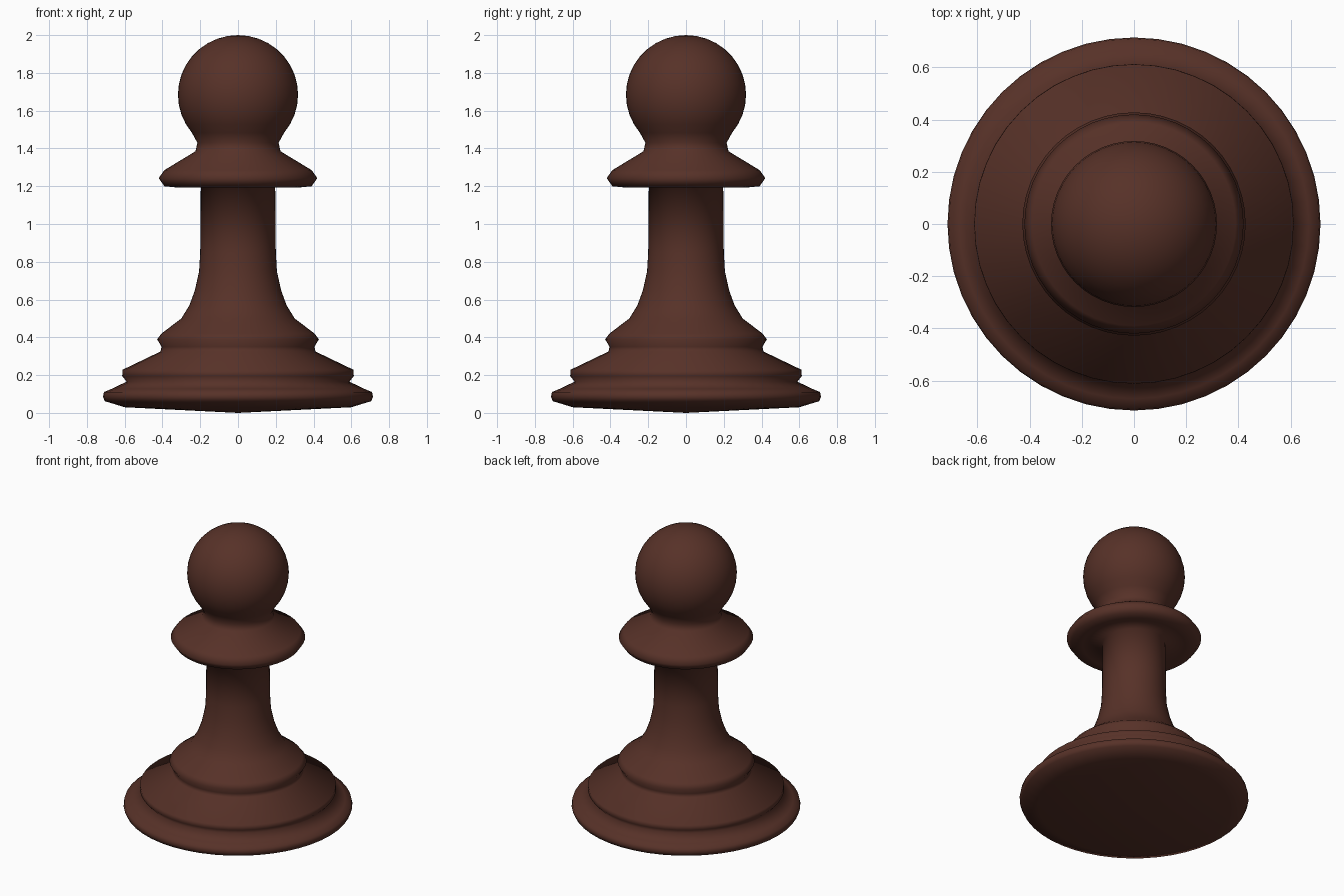
import bpy, bmesh, math

if "Cube" in bpy.data.objects:
    bpy.data.objects.remove(bpy.data.objects["Cube"])

SEGMENTS = 48

wood = bpy.data.materials.new("dark brown wood")
wood.diffuse_color = (0.095, 0.031, 0.021, 1.0)
wood.use_nodes = True
wood.node_tree.nodes["Principled BSDF"].inputs["Base Color"].default_value = wood.diffuse_color


def lathe(name, profile):
    """Spin an (radius, z) profile, listed bottom to top, about the z axis."""
    bm = bmesh.new()
    rings = []
    for r, z in profile:
        if r == 0:
            rings.append([bm.verts.new((0, 0, z))] * SEGMENTS)
        else:
            rings.append([bm.verts.new((r * math.cos(2 * math.pi * i / SEGMENTS),
                                        r * math.sin(2 * math.pi * i / SEGMENTS), z))
                          for i in range(SEGMENTS)])
    for low, high in zip(rings, rings[1:]):
        for i in range(SEGMENTS):
            j = (i + 1) % SEGMENTS
            bm.faces.new(list(dict.fromkeys((low[i], low[j], high[j], high[i]))))
    bmesh.ops.recalc_face_normals(bm, faces=bm.faces)
    mesh = bpy.data.meshes.new(name)
    bm.to_mesh(mesh)
    bm.free()
    mesh.materials.append(wood)
    mesh.shade_smooth()
    obj = bpy.data.objects.new(name, mesh)
    bpy.context.collection.objects.link(obj)
    return obj


# stepped foot, slightly domed underneath
foot = [(0, 0), (0.60, 0.03), (0.705, 0.062), (0.715, 0.085), (0.71, 0.11),
        (0.67, 0.127), (0.59, 0.165), (0.613, 0.195), (0.612, 0.228),
        (0.41, 0.325), (0.405, 0.35), (0.428, 0.39), (0.405, 0.42)]
# flared stem
stem = [(0.30, 0.50), (0.257, 0.57), (0.228, 0.65), (0.206, 0.75), (0.20, 0.85), (0.197, 1.20)]
# collar
collar = [(0.32, 1.193), (0.39, 1.20), (0.42, 1.243), (0.39, 1.285),
          (0.225, 1.385), (0.215, 1.43)]
# ball head
head = [(0.318 * math.cos(math.radians(a)), 1.685 + 0.315 * math.sin(math.radians(a)))
        for a in range(-40, 90, 10)] + [(0, 2.0)]

lathe("pawn_body", foot + stem + collar + head)
